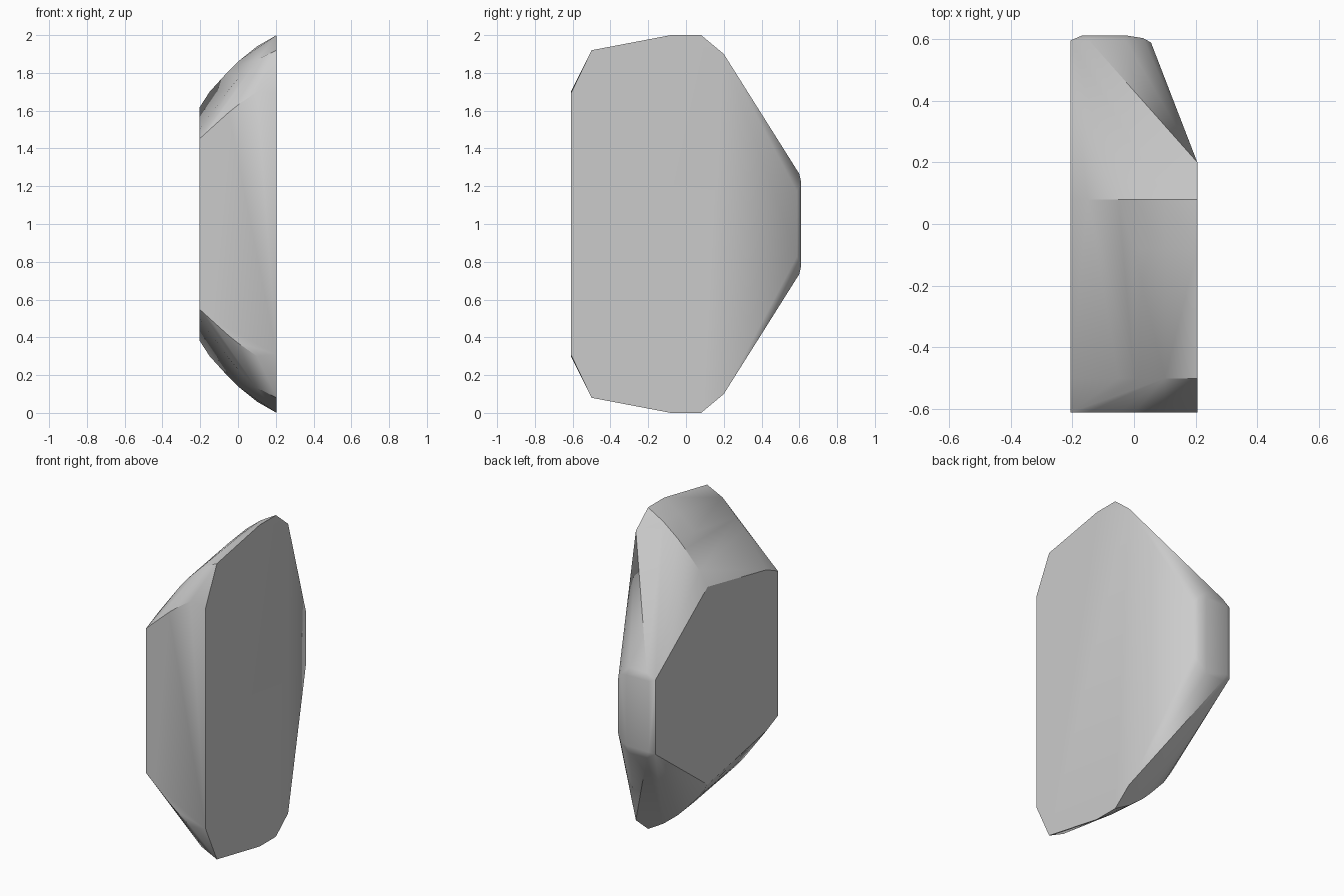
import bpy
import bmesh

# Remove the default object
default_cube = bpy.data.objects.get("Cube")
if default_cube:
    bpy.data.objects.remove(default_cube, do_unlink=True)


def make_material(name, color):
    """Flat material shown the same in the viewport and in a render."""
    material = bpy.data.materials.new(name)
    material.use_nodes = True
    material.diffuse_color = color
    material.node_tree.nodes["Principled BSDF"].inputs["Base Color"].default_value = color
    return material


def build_hull(name, points, material):
    """Wrap a convex, smooth-edged solid around the given points."""
    mesh = bpy.data.meshes.new(name)
    bm = bmesh.new()
    for point in points:
        bm.verts.new(point)
    result = bmesh.ops.convex_hull(bm, input=bm.verts[:])
    unused = {item for item in result["geom_interior"] + result["geom_unused"]
              if isinstance(item, bmesh.types.BMVert)}
    bmesh.ops.delete(bm, geom=list(unused), context="VERTS")
    bmesh.ops.dissolve_limit(bm, angle_limit=0.01, verts=bm.verts[:], edges=bm.edges[:])
    bmesh.ops.recalc_face_normals(bm, faces=bm.faces[:])
    bm.to_mesh(mesh)
    bm.free()
    mesh.materials.append(material)
    body = bpy.data.objects.new(name, mesh)
    bpy.context.collection.objects.link(body)
    return body


half_width, half_depth, mid_height = 0.205, 0.61, 1.0
upper_points = []

# Front, chamfer and crown half heights across the width
sections = [
    (-half_width, 0.45, 0.50, 0.615),
    (-0.15, 0.50, 0.57, 0.70),
    (-0.05, 0.59, 0.71, 0.81),
    (0.0, 0.63, 0.77, 0.86),
    (0.1, 0.70, 0.87, 0.94),
    (half_width, 0.69, 0.92, 1.0),
]
for x, front, chamfer, crown in sections:
    slope = 0.02 * (half_width - x) / half_width
    upper_points += [
        (x, -half_depth, front),
        (x, -0.5, chamfer),
        (x, -0.08, crown - slope),
        (x, 0.08, crown),
    ]

# Rear shoulder on the wide side
upper_points.append((half_width, 0.2, 0.9))

# Narrow rounded tail
tail = [
    (-half_width, 0.595, 0.23),
    (-0.17, half_depth, 0.22),
    (-0.02, half_depth, 0.22),
    (-0.15, 0.6, 0.265),
    (-0.03, 0.6, 0.265),
    (0.03, 0.602, 0.21),
    (0.055, 0.588, 0.17),
]
upper_points += tail

# Mirror the upper half below the middle
points = [(x, y, mid_height + side * h) for x, y, h in upper_points for side in (1, -1)]

stone = build_hull("stone_body", points, make_material("stone grey", (0.6, 0.6, 0.6, 1.0)))

# Soft shading with crisp main edges
bpy.ops.object.select_all(action="DESELECT")
stone.select_set(True)
bpy.context.view_layer.objects.active = stone
bpy.ops.object.shade_smooth_by_angle(angle=0.52)
